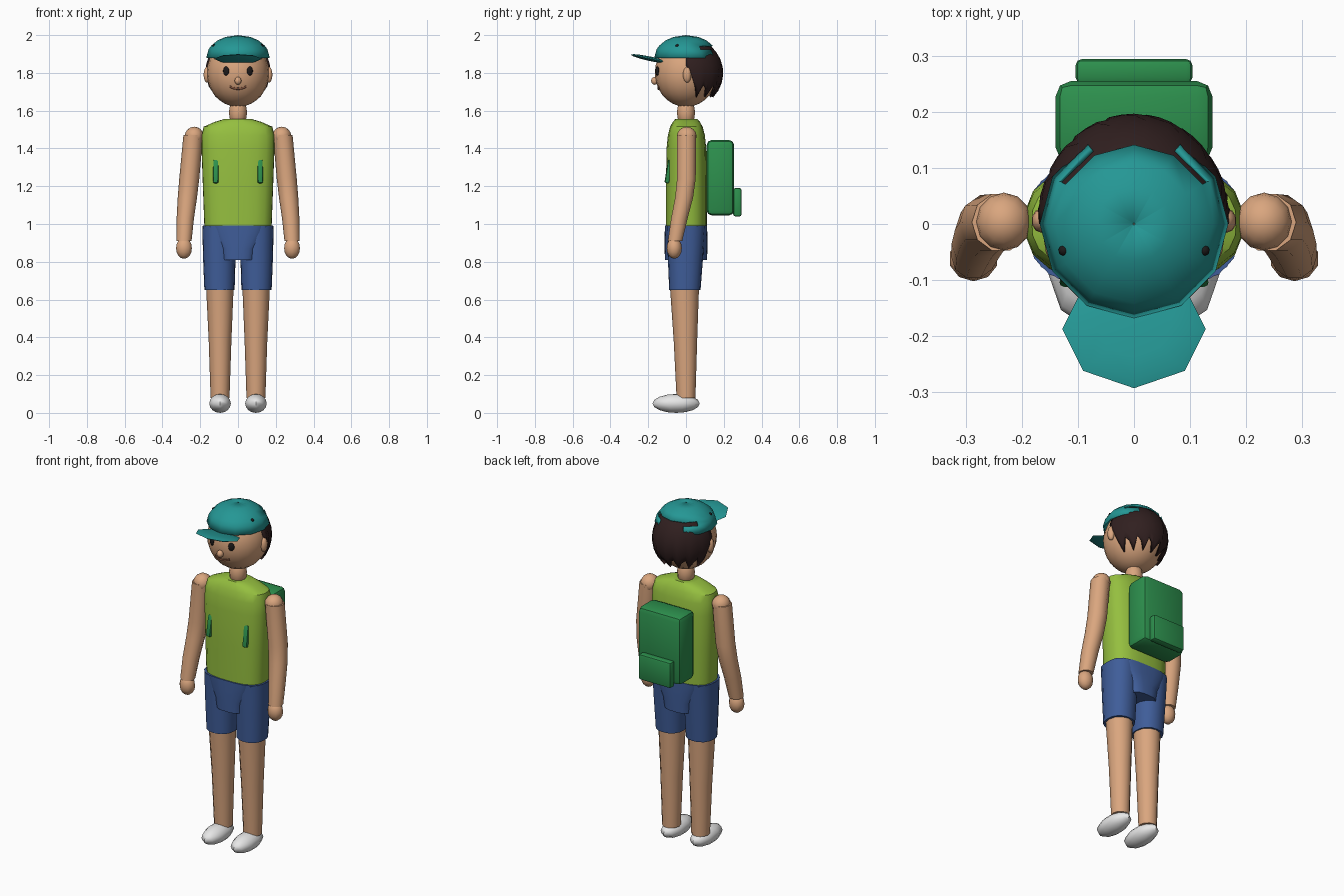
import bpy, bmesh, math
from mathutils import Matrix, Euler

if "Cube" in bpy.data.objects:
    bpy.data.objects.remove(bpy.data.objects["Cube"])


def material(name, rgb):
    m = bpy.data.materials.new(name)
    m.diffuse_color = (*rgb, 1)
    m.use_nodes = True
    m.node_tree.nodes["Principled BSDF"].inputs["Base Color"].default_value = m.diffuse_color
    return m


SKIN = material("skin", (0.70, 0.38, 0.21))
HAIR = material("dark brown hair", (0.030, 0.014, 0.014))
TEAL = material("teal", (0.018, 0.31, 0.30))
LIME = material("lime", (0.30, 0.52, 0.05))
BLUE = material("blue", (0.05, 0.11, 0.32))
GREEN = material("green", (0.026, 0.28, 0.075))
WHITE = material("white", (0.82, 0.82, 0.82))
BLACK = material("black", (0.012, 0.010, 0.010))
BROWN = material("mouth brown", (0.22, 0.09, 0.05))


def finish(name, bm, mat, angle=40, closed=True):
    if closed:
        bmesh.ops.recalc_face_normals(bm, faces=bm.faces)
    me = bpy.data.meshes.new(name)
    bm.to_mesh(me)
    bm.free()
    me.materials.append(mat)
    for p in me.polygons:
        p.use_smooth = True
    me.set_sharp_from_angle(angle=math.radians(angle))
    ob = bpy.data.objects.new(name, me)
    bpy.context.collection.objects.link(ob)
    return ob


def ellipsoid(name, loc, rad, mat, seg=12, rings=8, rot=(0, 0, 0), angle=50):
    bm = bmesh.new()
    bmesh.ops.create_uvsphere(bm, u_segments=seg, v_segments=rings, radius=1)
    bm.transform(Matrix.LocRotScale(loc, Euler(rot), rad))
    return finish(name, bm, mat, angle)


def loft(name, rings, mat, n=16, power=2.0, angle=40):
    """Closed stack of super-ellipses, each (cx, cy, z, rx, ry)."""
    bm = bmesh.new()
    loops = []
    for cx, cy, z, rx, ry in rings:
        loop = []
        for k in range(n):
            a = 2 * math.pi * k / n
            c, s = math.cos(a), math.sin(a)
            r = (abs(c) ** power + abs(s) ** power) ** (-1 / power)
            loop.append(bm.verts.new((cx + rx * r * c, cy + ry * r * s, z)))
        loops.append(loop)
    for lo, hi in zip(loops, loops[1:]):
        for k in range(n):
            j = (k + 1) % n
            bm.faces.new((lo[k], lo[j], hi[j], hi[k]))
    bm.faces.new(loops[0])
    bm.faces.new(loops[-1])
    return finish(name, bm, mat, angle)


def box(name, loc, size, mat, bevel, rot=(0, 0, 0)):
    bm = bmesh.new()
    bmesh.ops.create_cube(bm, size=1)
    bm.transform(Matrix.Diagonal((*size, 1)))
    bmesh.ops.bevel(bm, geom=bm.edges[:], offset=bevel, segments=2, profile=0.5, affect='EDGES')
    bm.transform(Matrix.LocRotScale(loc, Euler(rot), None))
    return finish(name, bm, mat, 35)


def shell(name, rows, mat, thick, skip=lambda i, j: False, wrap=False):
    """Open grid, rows running downwards, thickened inwards."""
    bm = bmesh.new()
    grid = [[bm.verts.new(p) for p in row] for row in rows]
    n = len(grid[0])
    for i in range(len(grid) - 1):
        for j in range(n if wrap else n - 1):
            k = (j + 1) % n
            if not skip(i, j):
                bm.faces.new((grid[i][j], grid[i + 1][j], grid[i + 1][k], grid[i][k]))
    ob = finish(name, bm, mat, 50, closed=False)
    mod = ob.modifiers.new("thickness", 'SOLIDIFY')
    mod.thickness = thick
    mod.offset = -1
    return ob


# Head and face
ellipsoid("head", (0, 0, 1.80), (0.165, 0.165, 0.18), SKIN, 20, 14)
ellipsoid("neck", (0, 0, 1.59), (0.048, 0.048, 0.075), SKIN, 12, 8)
ellipsoid("nose", (0, -0.166, 1.758), (0.019, 0.019, 0.021), SKIN, 10, 6)
for s in (1, -1):
    ellipsoid("ear", (s * 0.164, 0.006, 1.79), (0.019, 0.022, 0.042), SKIN, 10, 8)
    ellipsoid("eye", (s * 0.063, -0.152, 1.81), (0.017, 0.009, 0.024), BLACK, 12, 8, (0, 0, s * 0.4))
    ellipsoid("cap_eyelet", (s * 0.125, -0.047, 1.943), (0.010, 0.010, 0.009), BLACK, 8, 6)

# Smiling mouth: thin bar following the face
bm = bmesh.new()
prev = None
for k in range(9):
    x = -0.046 + 0.0115 * k
    zc = 1.716 + 0.013 * (x / 0.046) ** 2
    y = -0.165 * math.sqrt(1 - (x / 0.165) ** 2 - ((zc - 1.80) / 0.18) ** 2)
    ring = [bm.verts.new((x, y + dy, zc + dz))
            for dy, dz in ((0.004, -0.006), (-0.005, -0.005), (-0.005, 0.005), (0.004, 0.006))]
    if prev:
        for q in range(4):
            bm.faces.new((prev[q], prev[(q + 1) % 4], ring[(q + 1) % 4], ring[q]))
    else:
        bm.faces.new(ring)
    prev = ring
bm.faces.new(prev)
finish("mouth", bm, BROWN)

# Hair: back half shell with a jagged lower edge
rows = []
COLS, STEPS = 24, 9
for i in range(STEPS + 1):
    row = []
    for j in range(COLS + 1):
        m = min(j, COLS - j)
        low = (1.84, 1.80, 1.73)[m] if m < 3 else (1.67, 1.735, 1.715)[m % 3]
        top, bot = math.acos(0.97), math.acos((low - 1.80) / 0.19)
        p = top + (bot - top) * i / STEPS
        a = math.pi * j / COLS
        row.append((0.173 * math.sin(p) * math.cos(a), 0.197 * math.sin(p) * math.sin(a),
                    1.80 + 0.19 * math.cos(p)))
    rows.append(row)
shell("hair", rows, HAIR, 0.012)

# Cap: twelve-sided dome with a strap opening at the back
rows = []
for z in (1.9995, 1.99, 1.972, 1.945, 1.925, 1.88):
    r = 0.168 * math.sqrt(1 - ((z - 1.88) / 0.12) ** 2) if z < 1.999 else 0.002
    rows.append([(r * math.cos(math.pi * j / 6), r * math.sin(math.pi * j / 6), z) for j in range(12)])
shell("cap", rows, TEAL, 0.008, wrap=True,
      skip=lambda i, j: (i == 3 and 1 <= j <= 4) or (i == 4 and 2 <= j <= 3))
ellipsoid("cap_brim", (0, -0.187, 1.874), (0.128, 0.108, 0.012), TEAL, 8, 6, (-0.21, 0, 0), 60)

# Sleeveless shirt
loft("shirt", [(0, 0.002, 0.985, 0.178, 0.108), (0, 0.002, 1.2, 0.186, 0.108),
               (0, 0.002, 1.4, 0.193, 0.105), (0, 0.002, 1.47, 0.192, 0.098),
               (0, 0.002, 1.515, 0.182, 0.086), (0, 0.002, 1.54, 0.125, 0.072),
               (0, 0.002, 1.556, 0.072, 0.058)], LIME, 24, 2.8)

# Shorts: hip block
loft("shorts_hips", [(0, 0, 0.81, 0.093, 0.112), (0, 0, 0.87, 0.105, 0.113),
                     (0, 0, 0.93, 0.15, 0.113), (0, 0, 0.992, 0.187, 0.112)], BLUE, 24, 3.2)

for s in (1, -1):
    # Shorts leg, leg and shoe
    loft("shorts_leg", [(s * 0.098, -0.006, 0.65, 0.080, 0.083), (s * 0.099, -0.003, 0.82, 0.086, 0.093),
                        (s * 0.1, 0, 0.99, 0.089, 0.103)], BLUE, 16, 2.3)
    loft("leg", [(s * 0.095, 0, 0.08, 0.050, 0.050), (s * 0.095, -0.003, 0.38, 0.060, 0.062),
                 (s * 0.096, -0.008, 0.67, 0.073, 0.077)], SKIN, 12)
    ellipsoid("shoe", (s * 0.095, -0.052, 0.05), (0.060, 0.125, 0.050), WHITE, 10, 8)
    # Arm: shoulder ball, bent arm and hand
    ellipsoid("shoulder", (s * 0.232, 0.004, 1.465), (0.050, 0.052, 0.050), SKIN, 12, 8)
    loft("arm", [(s * 0.286, -0.058, 0.91, 0.040, 0.040), (s * 0.279, -0.035, 1.03, 0.046, 0.046),
                 (s * 0.268, -0.010, 1.14, 0.051, 0.050), (s * 0.258, 0.002, 1.24, 0.053, 0.052),
                 (s * 0.237, 0.003, 1.47, 0.052, 0.053)], SKIN, 10)
    ellipsoid("hand", (s * 0.286, -0.062, 0.872), (0.044, 0.040, 0.056), SKIN, 10, 8)
    # Backpack strap showing on the chest
    box("backpack_strap", (s * 0.117, -0.092, 1.278), (0.028, 0.024, 0.125), GREEN, 0.007,
        (-0.16, 0, s * 0.12))

# Backpack and its pocket
box("backpack", (0, 0.182, 1.245), (0.28, 0.146, 0.40), GREEN, 0.028)
box("backpack_pocket", (0, 0.272, 1.115), (0.208, 0.044, 0.15), GREEN, 0.011)
